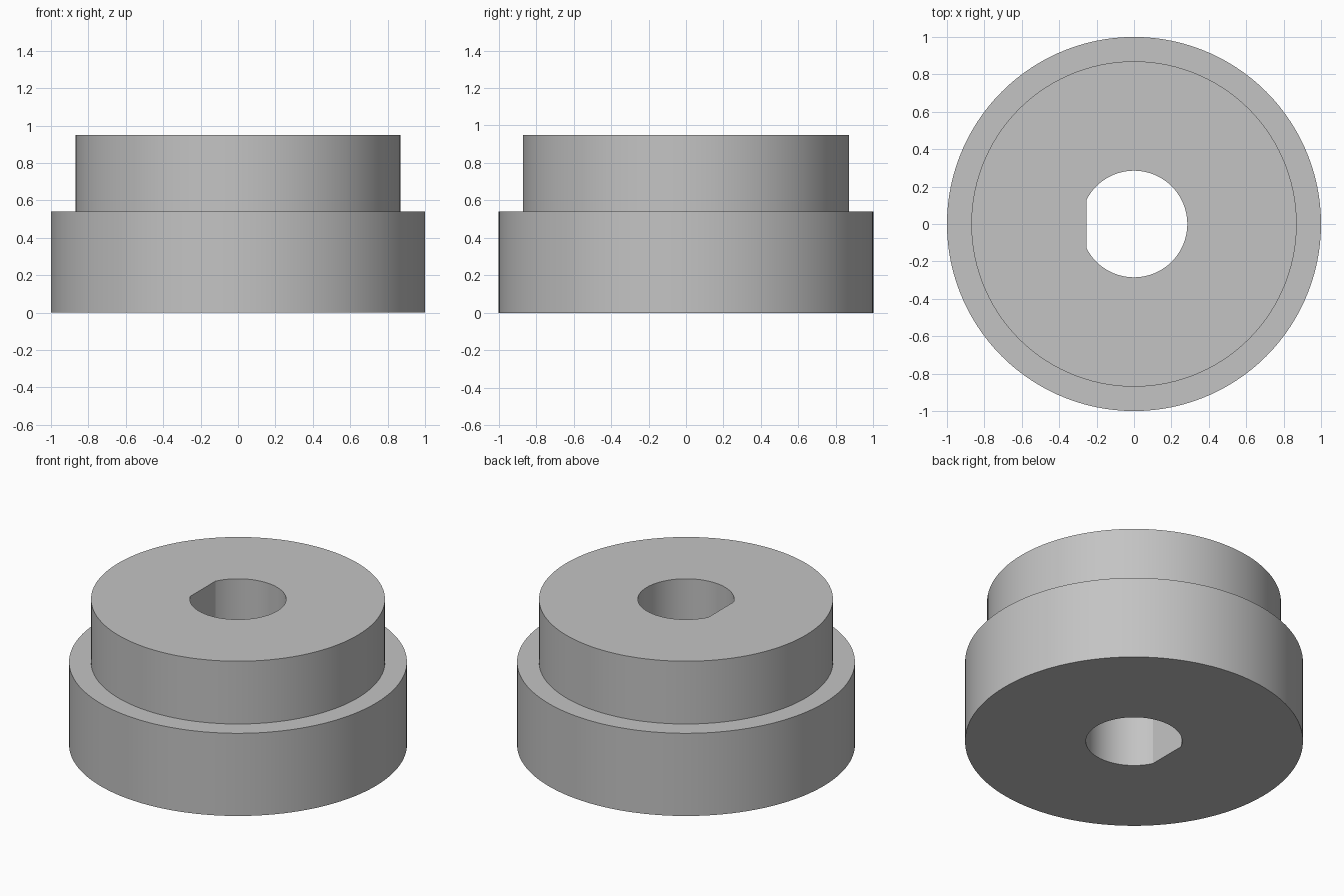
import bpy, bmesh, math

cube = bpy.data.objects.get("Cube")
if cube:
    bpy.data.objects.remove(cube, do_unlink=True)

SEGMENTS = 120
BORE_RADIUS = 0.285
FLAT_X = BORE_RADIUS * math.cos(math.radians(27))  # flat of the D-shaped bore

grey = bpy.data.materials.new("plain_grey")
grey.use_nodes = True
colour = (0.55, 0.55, 0.55, 1)
grey.diffuse_color = colour
grey.node_tree.nodes["Principled BSDF"].inputs["Base Color"].default_value = colour


def ring(bm, z, radius, flat=None):
    """Closed loop of vertices, optionally cut flat on the -x side."""
    verts = []
    for i in range(SEGMENTS):
        a = math.tau * i / SEGMENTS
        r = radius
        if flat and math.cos(a) < 0:
            r = min(r, flat / -math.cos(a))
        verts.append(bm.verts.new((r * math.cos(a), r * math.sin(a), z)))
    return verts


# Stepped collar: bore bottom, base, step, hub, bore top
BASE_TOP, HUB_TOP = 0.54, 0.95
bm = bmesh.new()
loops = [
    ring(bm, 0, BORE_RADIUS, FLAT_X),
    ring(bm, 0, 1.0),
    ring(bm, BASE_TOP, 1.0),
    ring(bm, BASE_TOP, 0.87),
    ring(bm, HUB_TOP, 0.87),
    ring(bm, HUB_TOP, BORE_RADIUS, FLAT_X),
]
for low, high in zip(loops, loops[1:] + loops[:1]):
    for i in range(SEGMENTS):
        j = (i + 1) % SEGMENTS
        bm.faces.new((low[i], low[j], high[j], high[i]))
bmesh.ops.recalc_face_normals(bm, faces=bm.faces)

mesh = bpy.data.meshes.new("stepped_collar")
bm.to_mesh(mesh)
bm.free()
mesh.materials.append(grey)
collar = bpy.data.objects.new("stepped_collar", mesh)
bpy.context.collection.objects.link(collar)

# Smooth round walls, crisp rims and bore corners
bpy.ops.object.select_all(action="DESELECT")
collar.select_set(True)
bpy.context.view_layer.objects.active = collar
bpy.ops.object.shade_smooth_by_angle(angle=math.radians(20))
